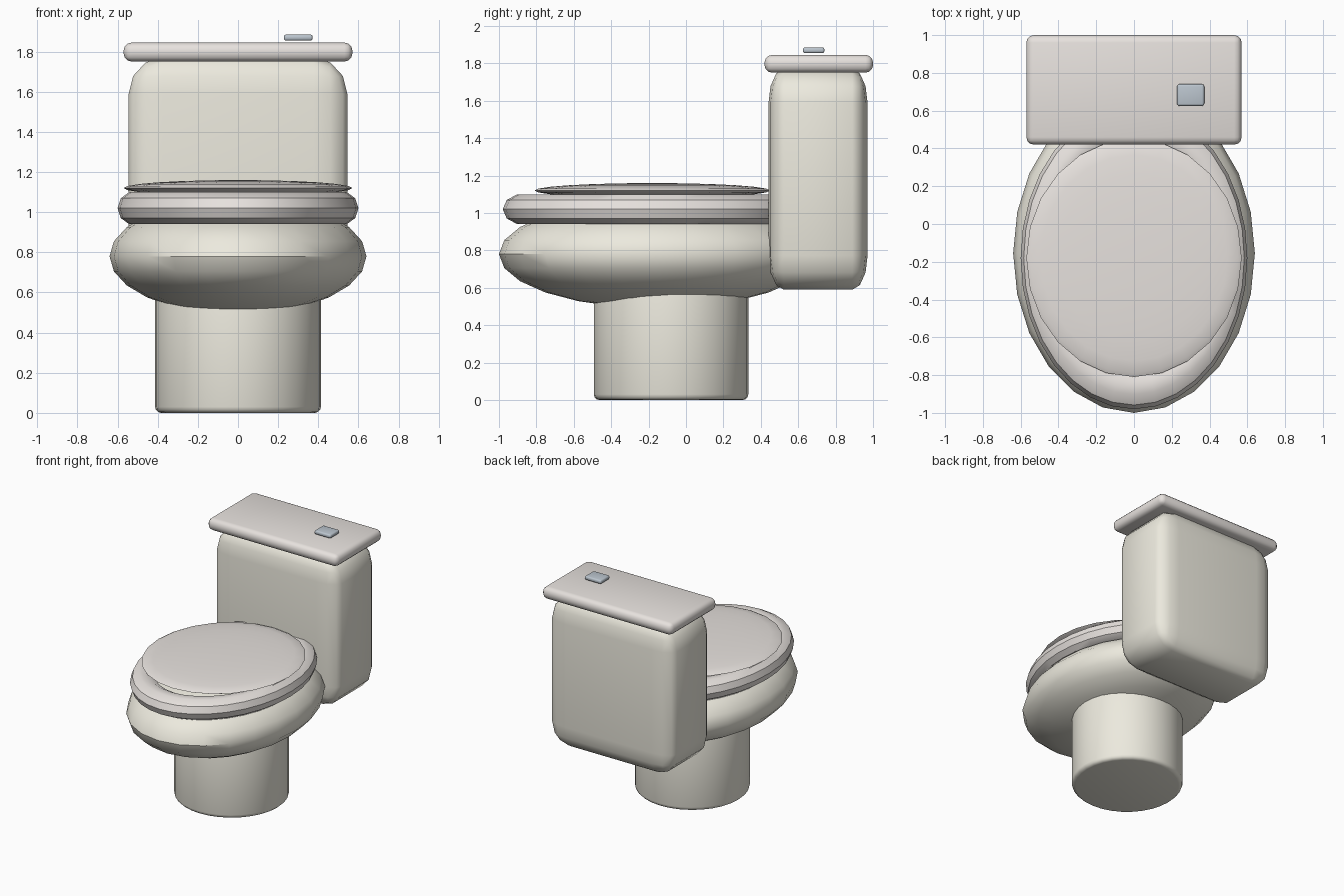
import bpy, math

if "Cube" in bpy.data.objects:
    bpy.data.objects.remove(bpy.data.objects["Cube"])


def material(name, rgb):
    m = bpy.data.materials.new(name)
    m.diffuse_color = (*rgb, 1)
    m.use_nodes = True
    m.node_tree.nodes["Principled BSDF"].inputs["Base Color"].default_value = m.diffuse_color
    return m


CERAMIC = material("cream_ceramic", (0.84, 0.82, 0.73))
PLASTIC = material("warm_plastic", (0.80, 0.76, 0.73))
METAL = material("button_metal", (0.50, 0.56, 0.62))


def finish(name, mat, scale=(1, 1, 1), bevel=0, segments=3):
    """Name the active object, scale it, bevel it and shade it smooth."""
    ob = bpy.context.object
    ob.name = name
    ob.data.materials.append(mat)
    ob.scale = scale
    bpy.ops.object.transform_apply(location=False, rotation=False, scale=True)
    if bevel:
        mod = ob.modifiers.new("rounding", 'BEVEL')
        mod.width = bevel
        mod.segments = segments
        mod.limit_method = 'ANGLE'
        mod.angle_limit = math.radians(40)
        bpy.ops.object.modifier_apply(modifier=mod.name)
    bpy.ops.object.shade_smooth_by_angle(angle=math.radians(35))
    return ob


def ellipsoid(name, centre, radii, mat):
    bpy.ops.mesh.primitive_uv_sphere_add(segments=24, ring_count=12, radius=1, location=centre)
    return finish(name, mat, radii)


def box(name, lo, hi, mat, bevel):
    """Rounded box between two corners."""
    centre = [(a + b) / 2 for a, b in zip(lo, hi)]
    bpy.ops.mesh.primitive_cube_add(size=1, location=centre)
    return finish(name, mat, [b - a for a, b in zip(lo, hi)], bevel)


# Pedestal
bpy.ops.mesh.primitive_cylinder_add(vertices=32, radius=0.413, depth=0.64, location=(0, -0.08, 0.32))
finish("pedestal", CERAMIC, bevel=0.03)

# Bowl
ellipsoid("bowl", (0, -0.155, 0.78), (0.64, 0.845, 0.29), CERAMIC)

# Seat ring, stretched front to back
bpy.ops.mesh.primitive_torus_add(major_segments=32, minor_segments=10, major_radius=0.516,
                                 minor_radius=0.084, location=(0, -0.18, 1.02))
finish("seat", PLASTIC, (1, 1.333, 1))

# Closed seat lid, a shallow dome
ellipsoid("seat_lid", (0, -0.18, 1.12), (0.57, 0.63, 0.04), PLASTIC)

# Tank: rounding is made on a unit cube, then stretched with it
bpy.ops.mesh.primitive_cube_add(size=1, location=(0, 0.706, 1.18))
tank = finish("tank", CERAMIC, bevel=0.155)
tank.scale = (1.09, 0.53, 1.18)
bpy.ops.object.transform_apply(location=False, rotation=False, scale=True)

# Tank lid and flush button
box("tank_lid", (-0.57, 0.42, 1.75), (0.57, 1.0, 1.845), PLASTIC, 0.04)
box("flush_button", (0.228, 0.625, 1.854), (0.372, 0.74, 1.885), METAL, 0.012)
